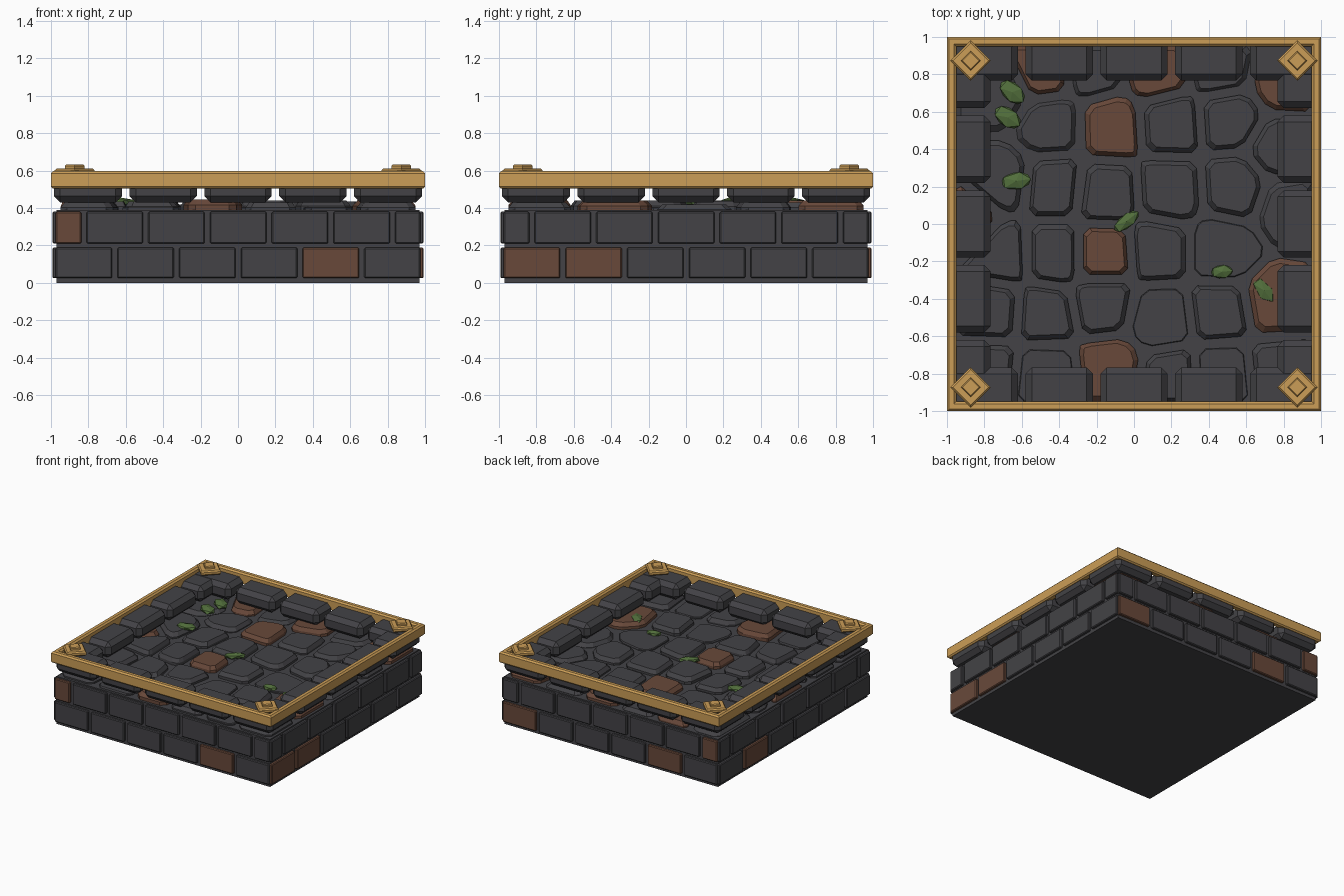
import bpy, bmesh, math
from mathutils import Vector, Matrix

if "Cube" in bpy.data.objects:
    bpy.data.objects.remove(bpy.data.objects["Cube"])


def material(name, rgb):
    m = bpy.data.materials.new(name)
    m.diffuse_color = (*rgb, 1)
    m.use_nodes = True
    m.node_tree.nodes["Principled BSDF"].inputs["Base Color"].default_value = m.diffuse_color
    return m


STONE = material("dark_stone", (0.056, 0.055, 0.061))
BROWN = material("brown_stone", (0.14, 0.066, 0.042))
GOLD = material("gold_trim", (0.60, 0.34, 0.095))
GREEN = material("moss_green", (0.085, 0.16, 0.045))


def finish(bm, name, *mats):
    bmesh.ops.recalc_face_normals(bm, faces=bm.faces)
    me = bpy.data.meshes.new(name)
    bm.to_mesh(me)
    bm.free()
    for m in mats:
        me.materials.append(m)
    ob = bpy.data.objects.new(name, me)
    bpy.context.collection.objects.link(ob)
    return ob


def add_box(bm, lo, hi, bevel=0.0, mat=0, turn=0.0):
    """Chamfered box from corner lo to corner hi, turned about the z axis."""
    part = bmesh.new()
    lo, hi = Vector(lo), Vector(hi)
    bmesh.ops.create_cube(part, size=1, matrix=Matrix.Translation((lo + hi) / 2)
                          @ Matrix.Diagonal((*(hi - lo), 1)))
    if bevel:
        bmesh.ops.bevel(part, geom=part.edges[:], offset=bevel, segments=1,
                        affect='EDGES', profile=0.5)
    bmesh.ops.rotate(part, verts=part.verts, matrix=Matrix.Rotation(turn, 3, 'Z'))
    for f in part.faces:
        f.material_index = mat
    tmp = bpy.data.meshes.new("tmp")
    part.to_mesh(tmp)
    part.free()
    bm.from_mesh(tmp)
    bpy.data.meshes.remove(tmp)


def add_rings(bm, rings, mat=0):
    """Closed solid skinned over rings of equal point count."""
    vs = [[bm.verts.new(p) for p in r] for r in rings]
    n = len(vs[0])
    faces = [bm.faces.new(vs[0][::-1]), bm.faces.new(vs[-1])]
    for a, b in zip(vs, vs[1:]):
        faces += [bm.faces.new((a[i], a[(i + 1) % n], b[(i + 1) % n], b[i]))
                  for i in range(n)]
    for f in faces:
        f.material_index = mat


# Core block that carries the walls and the floor
bm = bmesh.new()
add_box(bm, (-0.97, -0.97, 0), (0.97, 0.97, 0.39))
finish(bm, "base_core", STONE)

# Two brick courses on each side; brown bricks by (side, course, position)
brown_bricks = {(0, 0, 4), (0, 1, 0), (1, 0, 0), (1, 0, 1),
                (2, 0, 0), (2, 0, 4), (2, 1, 6), (3, 0, 1)}
bm = bmesh.new()
for side in range(4):
    for row, (z0, z1) in enumerate(((0.025, 0.188), (0.21, 0.38))):
        for i in range(6 + row):
            x0 = -0.975 + 0.33 * i - 0.165 * row
            x1 = min(x0 + 0.302, 0.975)
            add_box(bm, (max(x0, -0.975), -0.992, z0), (x1, -0.95, z1), 0.006,
                    int((side, row, i) in brown_bricks), side * math.pi / 2)
finish(bm, "wall_bricks", STONE, BROWN)

# Chamfered border stones, five on each side
bm = bmesh.new()
for side in range(4):
    for i in range(5):
        c = -0.8 + 0.4 * i
        x0 = -0.985 if i == 0 else c - 0.18
        x1 = 0.985 if i == 4 else c + 0.18
        add_box(bm, (x0, -0.985, 0.43), (x1, -0.767, 0.56 - 0.002 * (side % 2)),
                0.034, 0, side * math.pi / 2)
finish(bm, "border_stones", STONE)

# Floor stones: centre x, centre y, top height
grey = [(-.73, .70, .42), (-.22, .84, .42), (.46, .84, .42),
        (-.45, .53, .425), (.20, .54, .43), (.51, .56, .43), (.78, .40, .43),
        (-.72, .24, .43), (-.43, .20, .435), (-.15, .16, .44), (.19, .18, .435),
        (.54, .20, .435), (.83, .10, .42),
        (-.71, -.16, .435), (-.43, -.16, .44), (.13, -.14, .44), (.47, -.14, .405),
        (-.76, -.47, .43), (-.48, -.49, .435), (-.16, -.43, .435), (.14, -.51, .405),
        (.46, -.47, .44), (-.77, -.78, .43), (-.49, -.81, .405), (.19, -.82, .43),
        (.47, -.81, .405), (.77, -.78, .43)]
brown = [(-.49, .82, .43), (.13, .82, .44), (.80, .77, .44), (-.13, .52, .44),
         (-.16, -.16, .44), (.75, -.42, .44), (-.12, -.77, .445), (-.90, .03, .43)]
stones = [(s, 0) for s in grey] + [(s, 1) for s in brown]


def clip(poly, p, n):
    """Keep the part of poly behind the line through p with normal n."""
    out = []
    for a, b in zip(poly, poly[1:] + poly[:1]):
        da, db = (a - p).dot(n), (b - p).dot(n)
        if da <= 0:
            out.append(a)
        if da * db < 0:
            out.append(a.lerp(b, da / (da - db)))
    return out


bm = bmesh.new()
for (x, y, h), mat in stones:
    c = Vector((x, y))
    cell = [Vector(q) for q in ((-.95, -.95), (.95, -.95), (.95, .95), (-.95, .95))]
    for (ox, oy, _), _m in stones:
        d = Vector((ox, oy)) - c
        if d.length > 1e-6:
            n = d.normalized()
            cell = clip(cell, c + d / 2 - n * 0.024, n)
    # drop slivers, then cut the corners
    cell = [a for a, b in zip(cell, cell[1:] + cell[:1]) if (a - b).length > 0.025]
    pts = []
    for i, q in enumerate(cell):
        for r in (cell[i - 1], cell[(i + 1) % len(cell)]):
            pts.append(q + (r - q) * min(0.3, 0.035 / (r - q).length))
    mid = sum(pts, Vector((0, 0))) / len(pts)
    drop, s = (0.006, 0.97) if h < 0.41 else (0.028, 0.85)
    add_rings(bm, [[(*q, 0.38) for q in pts], [(*q, h - drop) for q in pts],
                   [(*(mid + (q - mid) * s), h) for q in pts]], mat)
finish(bm, "floor_stones", STONE, BROWN)

# Gold frame: chamfered square profile swept round the four corners
profile = [(0.95, 0.51), (0.99, 0.505), (1.0, 0.515), (1.0, 0.585),
           (0.988, 0.597), (0.962, 0.597), (0.95, 0.585)]
bm = bmesh.new()
loops = [[bm.verts.new((sx * r, sy * r, z)) for r, z in profile]
         for sx, sy in ((-1, -1), (1, -1), (1, 1), (-1, 1))]
for a, b in zip(loops, loops[1:] + loops[:1]):
    for i in range(len(profile)):
        j = (i + 1) % len(profile)
        bm.faces.new((a[i], a[j], b[j], b[i]))
finish(bm, "gold_frame", GOLD)

# Stepped diamond studs on the frame corners
bm = bmesh.new()
for sx in (-1, 1):
    for sy in (-1, 1):
        levels = [(0.095, 0.575), (0.107, 0.585), (0.107, 0.602), (0.095, 0.612),
                  (0.052, 0.612), (0.052, 0.625), (0.045, 0.632)]
        add_rings(bm, [[(sx * 0.873 + r * math.cos(k * math.pi / 2),
                         sy * 0.873 + r * math.sin(k * math.pi / 2), z)
                        for k in range(4)] for r, z in levels])
finish(bm, "corner_studs", GOLD)

# Moss tufts: x, y, half length, half width, angle
bm = bmesh.new()
for x, y, a, b, deg in ((-.65, .705, .088, .055, -42), (-.675, .57, .088, .055, -35),
                        (-.63, .23, .09, .052, 8), (-.04, .015, .09, .04, 38),
                        (.47, -.255, .065, .04, 5), (.695, -.355, .085, .045, -52)):
    z = 0.41 if x == .47 else 0.432
    bmesh.ops.create_icosphere(bm, subdivisions=1, radius=1, matrix=(
        Matrix.Translation((x, y, z)) @ Matrix.Rotation(math.radians(deg), 4, 'Z')
        @ Matrix.Diagonal((a, b, 0.024, 1))))
finish(bm, "moss_tufts", GREEN)
